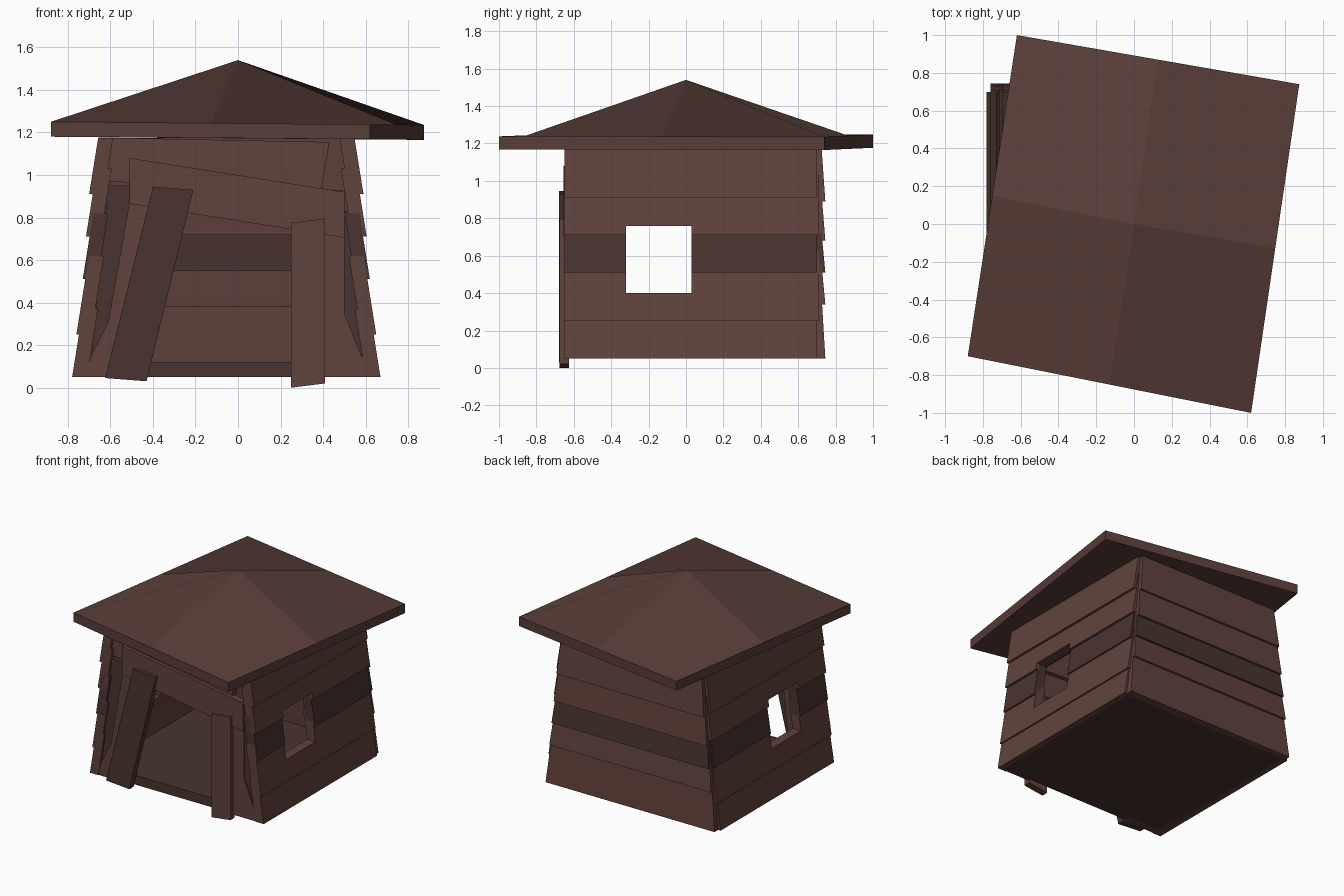
import bpy

if "Cube" in bpy.data.objects:
    bpy.data.objects.remove(bpy.data.objects["Cube"])

def material(name, rgb):
    m = bpy.data.materials.new(name)
    m.diffuse_color = (*rgb, 1)
    m.use_nodes = True
    m.node_tree.nodes["Principled BSDF"].inputs["Base Color"].default_value = m.diffuse_color
    return m

BROWN = material("brown_wood", (0.118, 0.054, 0.045))
DARK = material("dark_wood", (0.066, 0.034, 0.029))
ROOF = material("roof_wood", (0.098, 0.047, 0.040))

def mesh(name, verts, faces, mat):
    me = bpy.data.meshes.new(name)
    me.from_pydata(verts, [], faces)
    ob = bpy.data.objects.new(name, me)
    bpy.context.collection.objects.link(ob)
    if mat:
        me.materials.append(mat)
    return ob

def prism(name, a, b, mat):
    """Solid between two matching rings; ring a faces outward when seen from its own side."""
    n = len(a)
    faces = [tuple(range(n)), tuple(range(2 * n - 1, n - 1, -1))]
    faces += [(i, n + i, n + (i + 1) % n, (i + 1) % n) for i in range(n)]
    return mesh(name, list(a) + list(b), faces, mat)

def front_plank(name, pts, y0, y1, mat):
    """Counter-clockwise outline in x/z, given thickness along y."""
    return prism(name, [(x, y0, z) for x, z in pts], [(x, y1, z) for x, z in pts], mat)

CX = -0.055

# Window cutter passing through both side walls
cutter = front_plank("window_cutter", [(-1.2, .40), (1.2, .40), (1.2, .76), (-1.2, .76)],
                     -0.32, 0.03, None)
cutter.hide_render = True
cutter.hide_set(True)

# Overlapping side wall boards, leaning inwards
side = [(.05, .37, .725), (.25, .62, .705), (.51, .82, .675), (.71, 1.03, .66), (.91, 1.175, .645)]
for s, label in ((-1, "left"), (1, "right")):
    for i, (z0, z1, w) in enumerate(side):
        top = w - 0.16 * (z1 - z0)
        prof = [(w - .07, z0), (w, z0), (top, z1), (top - .07, z1)]
        pts = [(CX + s * x, z) for x, z in prof]
        if s < 0:
            pts.reverse()
        ob = front_plank(f"{label}_wall_board_{i + 1}", pts, -0.65, 0.70 + .01 * (i % 2),
                         DARK if i == 2 else BROWN)
        if 0 < i < 4:
            mod = ob.modifiers.new("window", 'BOOLEAN')
            mod.operation = 'DIFFERENCE'
            mod.solver = 'EXACT'
            mod.object = cutter

# Overlapping back wall boards
back = [(.05, .385), (.34, .55), (.51, .72), (.68, .93), (.89, 1.175)]
for i, (z0, z1) in enumerate(back):
    w0, w1 = (.705 - .107 * (z - .05) for z in (z0, z1))
    def ring(yb, yt):
        return [(CX - w0, yb, z0), (CX + w0, yb, z0), (CX + w1, yt, z1), (CX - w1, yt, z1)]
    prism(f"back_wall_board_{i + 1}", ring(.685, .665), ring(.745, .725),
          DARK if i == 2 else BROWN)

# Floor
front_plank("floor", [(-.74, .05), (.63, .05), (.62, .12), (-.73, .12)], -.63, .70, DARK)

# Front wall: top board, crooked header, side panels
front_plank("front_top_board", [(-.62, .97), (.39, .92), (.43, 1.155), (-.59, 1.175)], -.63, -.58, BROWN)
front_plank("crooked_header", [(-.51, .865), (.50, .705), (.50, .92), (-.51, 1.08)], -.655, -.61, BROWN)
front_plank("left_front_panel", [(-.72, .05), (-.45, .05), (-.36, .90), (-.50, .93), (-.61, .31), (-.69, .15)],
            -.645, -.59, BROWN)
front_plank("left_corner_slat", [(-.69, .15), (-.55, .30), (-.42, .95), (-.61, .95)], -.635, -.58, DARK)
front_plank("right_front_panel", [(.30, .05), (.65, .05), (.58, .15), (.50, .35), (.50, .75), (.30, .75)],
            -.645, -.59, BROWN)
front_plank("right_corner_slat", [(.44, .30), (.58, .15), (.57, .83), (.47, .83)], -.635, -.58, DARK)

# Leaning door posts
front_plank("left_door_post", [(-.625, .045), (-.43, .03), (-.21, .93), (-.40, .945)], -.68, -.63, DARK)
front_plank("right_door_post", [(.25, .0), (.41, .02), (.41, .795), (.25, .775)], -.675, -.625, BROWN)

# Twisted roof: slab with a raised centre, four folded quads on top
corners = [(-.88, -.70, 1.25), (.62, -1.0, 1.238), (.875, .74, 1.235), (-.62, 1.0, 1.247)]
ringv = []
for i in range(4):
    p, q = corners[i], corners[(i + 1) % 4]
    ringv += [p, tuple((u + v) / 2 for u, v in zip(p, q))]
low = [(x, y, z - .07) for x, y, z in ringv]
faces = [(0, 1, 16, 7), (1, 2, 3, 16), (4, 5, 16, 3), (5, 6, 7, 16)]
faces += [(i, 8 + i, 8 + (i + 1) % 8, (i + 1) % 8) for i in range(8)]
faces.append(tuple(range(15, 7, -1)))
mesh("roof", ringv + low + [(0, 0, 1.54)], faces, ROOF)
